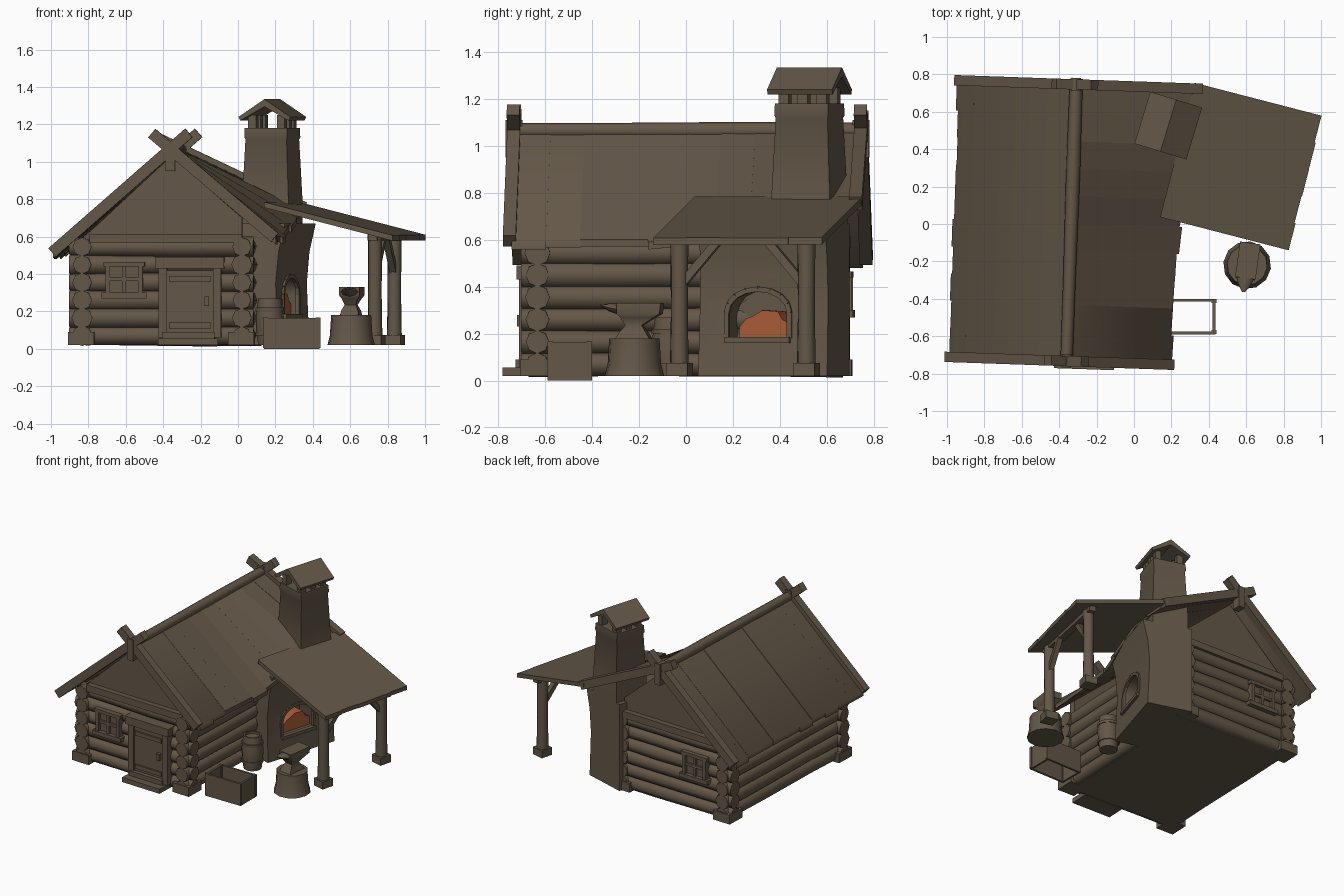
import bpy, bmesh, random
from math import radians, sin, cos, pi
from mathutils import Matrix, Vector

random.seed(4)
if "Cube" in bpy.data.objects:
    bpy.data.objects.remove(bpy.data.objects["Cube"], do_unlink=True)


def material(name, rgb):
    m = bpy.data.materials.new(name)
    m.use_nodes = True
    m.diffuse_color = (*rgb, 1)
    bsdf = next(n for n in m.node_tree.nodes if n.type == 'BSDF_PRINCIPLED')
    bsdf.inputs["Base Color"].default_value = (*rgb, 1)
    bsdf.inputs["Roughness"].default_value = 0.9
    return m


BROWN = material("weathered_brown", (0.125, 0.095, 0.064))
EMBER = material("ember_orange", (0.38, 0.105, 0.04))
parts = []


def frame(x, y, deg):
    return Matrix.Translation((x, y, 0)) @ Matrix.Rotation(radians(deg), 4, 'Z')


HOUSE = frame(0, 0, -2)
FORGE = frame(0.29, 0.30, -17)                      # local x points out of the hearth
HEARTH = FORGE @ Matrix.Rotation(radians(90), 4, 'Z')  # local x along the face, y inward
SHED = frame(0.91, 0.22, -14.5)                     # origin on the low eave
YARD = Matrix()


def finish(name, bm, M, mat=BROWN):
    bmesh.ops.recalc_face_normals(bm, faces=bm.faces)
    bm.transform(M)
    me = bpy.data.meshes.new(name)
    bm.to_mesh(me)
    bm.free()
    me.materials.append(mat)
    ob = bpy.data.objects.new(name, me)
    bpy.context.collection.objects.link(ob)
    parts.append(ob)
    return ob


def skin(name, rings, M, mat=BROWN):
    """Closed solid through rings of equal length."""
    bm = bmesh.new()
    vs = [[bm.verts.new(p) for p in ring] for ring in rings]
    n = len(vs[0])
    for a, b in zip(vs, vs[1:]):
        for i in range(n):
            bm.faces.new((a[i], a[(i + 1) % n], b[(i + 1) % n], b[i]))
    bm.faces.new(vs[0])
    bm.faces.new(vs[-1])
    return finish(name, bm, M, mat)


def prism(name, pts, y0, y1, M, mat=BROWN):
    return skin(name, [[(x, y, z) for x, z in pts] for y in (y0, y1)], M, mat)


def loft(name, sections, M):
    return skin(name, [[(a, c, z), (b, c, z), (b, d, z), (a, d, z)]
                       for z, a, b, c, d in sections], M)


def box(name, x, y, z, M):
    return loft(name, [(h, *x, *y) for h in z], M)


def turned(name, profile, M, sides=10):
    return skin(name, [[(r * cos(2 * pi * i / sides), r * sin(2 * pi * i / sides), z)
                        for i in range(sides)] for r, z in profile], M)


def log(name, p, q, r, M, sides=8):
    p, d = Vector(p), Vector(q) - Vector(p)
    R = Matrix.Translation(p) @ d.to_track_quat('Z', 'Y').to_matrix().to_4x4()
    prof = [(r * random.uniform(0.9, 1.08), d.length * t) for t in (0, 0.3, 0.65, 1)]
    return turned(name, prof, M @ R, sides)


def beam(name, p, q, w, h, M):
    p, d = Vector(p), Vector(q) - Vector(p)
    R = Matrix.Translation(p) @ d.to_track_quat('X', 'Z').to_matrix().to_4x4()
    return box(name, (0, d.length), (-w / 2, w / 2), (-h / 2, h / 2), M @ R)


# --- Log walls -------------------------------------------------------------
WEST, EAST, FRONT, BACK = -0.81, 0.045, -0.63, 0.61
box("floor", (WEST, EAST), (FRONT, BACK), (0.02, 0.09), HOUSE)
for i in range(6):
    z = 0.07 + i * 0.095
    for side, y in (("front", FRONT), ("back", BACK)):
        log(side + "_wall_log", (WEST - 0.07, y, z), (EAST + 0.06, y, z), 0.053, HOUSE)
    for side, x in (("west", WEST), ("east", EAST)):
        log(side + "_wall_log", (x, FRONT - 0.07, z), (x, BACK + 0.06, z), 0.053, HOUSE)
for x in (WEST, EAST):
    for y in (FRONT, BACK):
        box("corner_footing", (x - 0.075, x + 0.065), (y - 0.075, y + 0.07), (0.02, 0.09), HOUSE)

# --- Roof ------------------------------------------------------------------
RX, RZ = -0.335, 1.07
WEST_EAVE = (-0.968, 0.515)


def east_eave(y):
    """The slope twists up towards the rear to meet the shed."""
    t = min(max((y + 0.05) / 0.5, 0), 1)
    return 0.245 + 0.03 * min(y, 0) + 0.085 * t, 0.595 + 0.16 * t


for y in (FRONT, BACK):
    prism("gable", [(WEST - 0.02, 0.57), (EAST, 0.57), (EAST, 0.70), (RX, RZ - 0.04)],
          y - 0.025, y + 0.025, HOUSE)
    s = 1 if y > 0 else -1
    beam("gable_sill", (WEST + 0.04, y + s * 0.035, 0.59), (EAST, y + s * 0.035, 0.59), 0.06, 0.05, HOUSE)
    # crossed barge timbers with horns above the ridge
    yb = 0.735 if y > 0 else -0.745
    for name, (x, z) in (("west", WEST_EAVE), ("east", east_eave(yb))):
        run = Vector((RX - x, 0, RZ - 0.01 - z)).normalized() * 0.13
        beam(name + "_barge_timber", (x, yb, z), (RX + run.x, yb, RZ + run.z), 0.055, 0.06, HOUSE)
    box("ridge_peg", (RX - 0.025, RX + 0.025), (yb - 0.035, yb + 0.035), (0.95, 1.11), HOUSE)
log("ridge_pole", (RX, -0.76, RZ - 0.005), (RX, 0.765, RZ - 0.005), 0.036, HOUSE)

COUNT = 10
step = 1.455 / COUNT
for i in range(COUNT):
    y = -0.735 + i * step
    ends = (y, y + step + 0.001)
    for name, eaves in (("west", [WEST_EAVE] * 2), ("east", [east_eave(e) for e in ends])):
        k = random.uniform(0.985, 1.01)
        lift = random.uniform(-0.003, 0.004)
        rings = []
        for e, (x, z) in zip(ends, eaves):
            x, z = RX + (x - RX) * k, RZ + (z - RZ) * k + lift
            rings.append([(RX, e, RZ + lift), (x, e, z), (x, e, z - 0.032), (RX, e, RZ - 0.04)])
        skin(name + "_roof_plank", rings, HOUSE)

# --- Door, step and windows ------------------------------------------------
box("door_leaf", (-0.36, -0.10), (-0.70, -0.64), (0.07, 0.42), HOUSE)
for x in (-0.40, -0.11):
    box("door_jamb", (x, x + 0.045), (-0.715, -0.64), (0.06, 0.45), HOUSE)
box("door_head", (-0.42, -0.05), (-0.725, -0.64), (0.43, 0.49), HOUSE)
for z in (0.11, 0.36):
    box("door_batten", (-0.345, -0.12), (-0.712, -0.69), (z, z + 0.03), HOUSE)
box("door_handle", (-0.155, -0.13), (-0.725, -0.69), (0.23, 0.28), HOUSE)
box("lower_step", (-0.40, -0.08), (-0.785, -0.64), (0.02, 0.055), HOUSE)
box("upper_step", (-0.38, -0.10), (-0.73, -0.64), (0.055, 0.09), HOUSE)

for wall, s in ((FRONT, -1), (BACK, 1)):
    cx, cz = -0.585, 0.37

    def trim(name, x0, x1, z0, z1, proud):
        box(name, (cx + x0, cx + x1), sorted((wall, wall + s * proud)), (cz + z0, cz + z1), HOUSE)
    trim("window_pane", -0.09, 0.09, -0.08, 0.08, 0.055)
    for x in (-0.10, 0.075):
        trim("window_jamb", x, x + 0.025, -0.085, 0.085, 0.078)
    trim("window_head", -0.11, 0.11, 0.07, 0.095, 0.08)
    trim("window_sill", -0.12, 0.12, -0.10, -0.07, 0.085)
    trim("window_mullion", -0.01, 0.01, -0.08, 0.08, 0.07)
    trim("window_crossbar", -0.09, 0.09, -0.008, 0.012, 0.07)

# --- Forge and chimney -----------------------------------------------------
body = loft("forge_body", [(0.02, -0.33, 0.0, -0.26, 0.315), (0.35, -0.33, -0.015, -0.255, 0.315),
                           (0.52, -0.33, 0.0, -0.25, 0.315), (0.67, -0.33, 0.035, -0.25, 0.315)], FORGE)
arch = [(0.005 + 0.14 * cos(a), 0.29 + 0.10 * sin(a)) for a in (pi * i / 8 for i in range(9))]
opening = [(0.145, 0.18)] + arch + [(-0.135, 0.18)]
cutter = prism("hearth_cutter", opening, -0.1, 0.17, HEARTH)
mod = body.modifiers.new("hearth", 'BOOLEAN')
mod.object, mod.solver = cutter, 'EXACT'
bpy.context.view_layer.objects.active = body
bpy.ops.object.modifier_apply(modifier=mod.name)
parts.remove(cutter)
bpy.data.objects.remove(cutter, do_unlink=True)
for (x0, z0), (x1, z1) in zip(opening, opening[1:]):
    beam("arch_stone", (x0, 0.012, z0), (x1, 0.012, z1), 0.02, 0.022, HEARTH)
box("hearth_sill", (-0.02, 0.012), (-0.14, 0.15), (0.16, 0.185), FORGE)
prism("embers", [(0.14, 0.17), (0.14, 0.24), (0.10, 0.26), (0.08, 0.295), (0.01, 0.30),
                 (-0.03, 0.275), (-0.06, 0.265), (-0.09, 0.23), (-0.09, 0.17)], 0.05, 0.16, HEARTH, EMBER)

CN, CT = -0.168, 0.185                              # chimney centre in the forge frame


def square(z, r):
    return (z, CN - r, CN + r, CT - r, CT + r)


loft("chimney", [square(0.60, 0.13), square(0.78, 0.13), square(1.12, 0.115),
                 square(1.13, 0.12), square(1.18, 0.118)], FORGE)
for a in (-0.08, 0.08):
    for b in (-0.085, 0, 0.085):
        box("cap_post", (CN + a - 0.022, CN + a + 0.022), (CT + b - 0.022, CT + b + 0.022), (1.17, 1.25), FORGE)
prism("chimney_cap", [(CN - 0.145, 1.24), (CN, 1.335), (CN + 0.145, 1.24), (CN + 0.135, 1.22),
                      (CN, 1.295), (CN - 0.135, 1.22)], CT - 0.145, CT + 0.145, FORGE)

# --- Open shed -------------------------------------------------------------
def shed_z(x):
    return 0.61 - 0.25 * x


width = 0.74 / 5
for i in range(5):
    y = -0.37 + i * width
    x = random.uniform(-0.012, 0.012)
    prism("shed_plank", [(x, shed_z(x)), (-0.70, shed_z(-0.70)), (-0.70, shed_z(-0.70) - 0.03),
                         (x, shed_z(x) - 0.03)], y, y + width + 0.001, SHED)
for x, y, s in ((-0.11, -0.285, 1), (-0.145, 0.265, -1)):
    turned("shed_post", [(0.042, 0.02), (0.037, 0.3), (0.04, 0.61)], SHED @ Matrix.Translation((x, y, 0)), 8)
    box("post_footing", (x - 0.047, x + 0.047), (y - 0.047, y + 0.047), (0.02, 0.075), SHED)
    beam("post_brace", (x, y + s * 0.02, 0.42), (x, y + s * 0.17, 0.595), 0.035, 0.035, SHED)
beam("shed_beam", (-0.11, -0.34, 0.60), (-0.145, 0.33, 0.60), 0.05, 0.04, SHED)

# --- Anvil on its stump ----------------------------------------------------
ANVIL = frame(0.605, -0.22, -8)
turned("stump", [(0.128, 0.02), (0.115, 0.07), (0.108, 0.18)], ANVIL, 12)
loft("anvil", [(0.18, -0.05, 0.05, -0.075, 0.07), (0.205, -0.045, 0.045, -0.06, 0.055),
               (0.235, -0.03, 0.03, -0.035, 0.035), (0.27, -0.045, 0.045, -0.055, 0.09),
               (0.285, -0.055, 0.055, -0.07, 0.115), (0.33, -0.055, 0.055, -0.07, 0.12)], ANVIL)
skin("anvil_horn", [[(r * cos(a), y, z + r * 0.5 * sin(a)) for a in (pi * i / 4 for i in range(8))]
                    for y, r, z in ((-0.06, 0.05, 0.303), (-0.11, 0.032, 0.312), (-0.145, 0.008, 0.322))], ANVIL)

# --- Barrel and open crate -------------------------------------------------
barrel = Matrix.Translation((0.17, -0.07, 0))
turned("barrel", [(0.062, 0.02), (0.073, 0.10), (0.075, 0.17), (0.062, 0.27), (0.05, 0.27), (0.05, 0.255)], barrel, 12)
for z in (0.07, 0.20):
    turned("barrel_hoop", [(0.076, z), (0.077, z + 0.02)], barrel, 12)
for y in (-0.59, -0.415):
    box("crate_long_side", (0.14, 0.435), (y, y + 0.015), (0.0, 0.165), YARD)
for x in (0.14, 0.42):
    box("crate_end", (x, x + 0.015), (-0.59, -0.40), (0.0, 0.165), YARD)
    for y in (-0.588, -0.422):
        box("crate_corner_post", (x - 0.005, x + 0.02), (y, y + 0.02), (0.005, 0.168), YARD)

# --- Shading ---------------------------------------------------------------
bpy.ops.object.select_all(action='DESELECT')
for ob in parts:
    ob.select_set(True)
bpy.context.view_layer.objects.active = body
bpy.ops.object.shade_smooth_by_angle(angle=radians(50))
